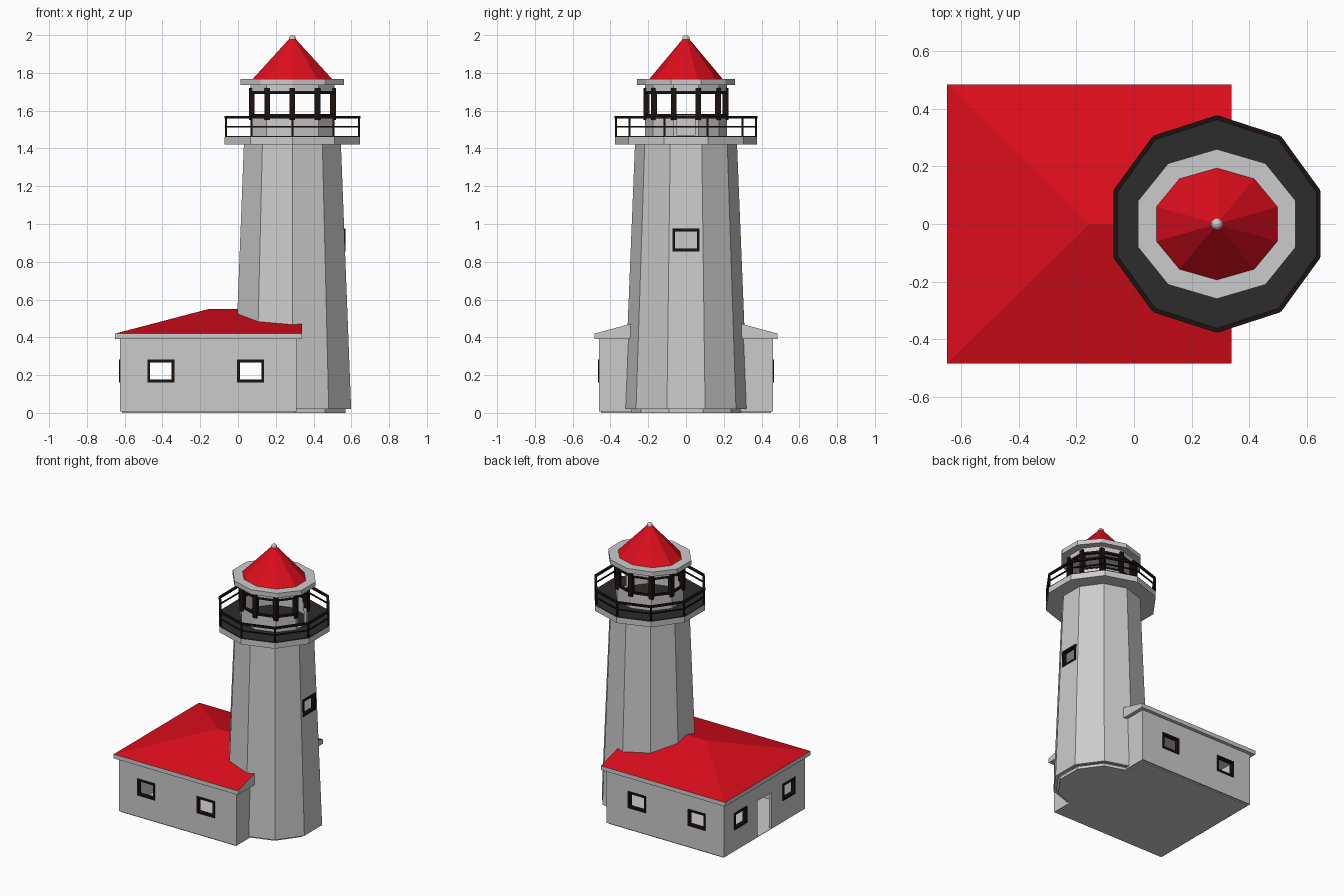
import bpy, bmesh, math
from mathutils import Vector

if "Cube" in bpy.data.objects:
    bpy.data.objects.remove(bpy.data.objects["Cube"])

CX = 0.288   # tower axis
SIDES = 10


def material(name, rgb):
    m = bpy.data.materials.new(name)
    m.diffuse_color = (*rgb, 1)
    m.use_nodes = True
    m.node_tree.nodes["Principled BSDF"].inputs["Base Color"].default_value = m.diffuse_color
    return m


RED = material("red_roof", (0.72, 0.004, 0.012))
BROWN = material("dark_frame", (0.012, 0.006, 0.004))
DECK = material("dark_deck", (0.025, 0.025, 0.025))
GREY = material("grey", (0.8, 0.8, 0.8))


def finish(name, bm, mat=None):
    bmesh.ops.recalc_face_normals(bm, faces=bm.faces)
    me = bpy.data.meshes.new(name)
    bm.to_mesh(me)
    bm.free()
    ob = bpy.data.objects.new(name, me)
    bpy.context.collection.objects.link(ob)
    if mat:
        me.materials.append(mat)
    return ob


def corner(rx, ry, z, k):
    a = math.pi / 2 + 2 * math.pi * k / SIDES
    return Vector((CX + rx * math.cos(a), ry * math.sin(a), z))


def lathe(name, rings, mat=None):
    """Capped ten-sided solid from (rx, ry, z) rings."""
    bm = bmesh.new()
    loops = [[bm.verts.new(corner(*r, k)) for k in range(SIDES)] for r in rings]
    for a, b in zip(loops, loops[1:]):
        for k in range(SIDES):
            j = (k + 1) % SIDES
            bm.faces.new((a[k], a[j], b[j], b[k]))
    bm.faces.new(loops[0])
    bm.faces.new(loops[-1])
    return finish(name, bm, mat)


def add_box(bm, lo, hi):
    vs = bmesh.ops.create_cube(bm, size=1)["verts"]
    lo, hi = Vector(lo), Vector(hi)
    for v in vs:
        v.co = (lo + hi) / 2 + v.co * (hi - lo)


def box(name, lo, hi, mat=None):
    bm = bmesh.new()
    add_box(bm, lo, hi)
    return finish(name, bm, mat)


def add_bar(bm, p, q, w, h):
    """Box of section w x h from p to q."""
    d = q - p
    rot = d.to_track_quat('X', 'Z')
    for v in bmesh.ops.create_cube(bm, size=1)["verts"]:
        v.co = (p + q) / 2 + rot @ Vector((v.co.x * d.length, v.co.y * w, v.co.z * h))


def cut(ob, *cutters):
    for c in cutters:
        c.hide_render = True
        m = ob.modifiers.new("cut", 'BOOLEAN')
        m.operation, m.solver, m.object = 'DIFFERENCE', 'EXACT', c
        bpy.context.view_layer.objects.active = ob
        bpy.ops.object.modifier_apply(modifier=m.name)


def window(name, wall, c, axis, side):
    """Square opening with a frame; c = centre on the outer wall face."""
    c, n = Vector(c), Vector((axis == 'x', axis == 'y', 0)) * side
    t = Vector((axis == 'y', axis == 'x', 0))
    up, w, h, b = Vector((0, 0, 1)), 0.071, 0.06, 0.014

    def span(u0, u1, v0, v1, d0, d1):
        p, q = c + t * u0 + up * v0 + n * d0, c + t * u1 + up * v1 + n * d1
        return [min(i) for i in zip(p, q)], [max(i) for i in zip(p, q)]
    hole = box("cutter", *span(-w + .005, w - .005, -h + .005, h - .005, -.05, .05))
    cut(wall, hole)
    bpy.data.objects.remove(hole)
    bm = bmesh.new()
    for s in (-1, 1):
        add_box(bm, *span(s * w, s * (w - b), -h, h, -.022, .006))
        add_box(bm, *span(-w + b, w - b, s * h, s * (h - b), -.022, .006))
    finish(name, bm, BROWN)


# Tower shell, open towards the house
tower_rings = [(0.327, 0.327, 0.02), (0.27, 0.27, 1.425)]
tower = lathe("tower", tower_rings)
tower_solid = lathe("tower_cutter", tower_rings)
tower_core = lathe("core_cutter", [(0.306, 0.306, 0.0), (0.249, 0.249, 1.45)])
room = box("room_cutter", (-0.605, -0.44, -0.1), (0.29, 0.44, 0.5))
room_low = box("passage_cutter", (-0.7, -0.44, -0.1), (0.29, 0.44, 0.385))
cut(tower, tower_core, room_low)
lathe("tower_plinth", [(0.295, 0.295, 0.0), (0.295, 0.295, 0.021)])
window("tower_window", tower, (CX + 0.276, 0, 0.915), 'x', 1)

# House walls with door opening and windows
house = box("house_walls", (-0.625, -0.46, 0.008), (0.31, 0.46, 0.395))
door = box("door_cutter", (-0.7, -0.08, 0.012), (-0.55, 0.08, 0.27))
cut(house, room, tower_solid, door)
box("house_floor", (-0.615, -0.45, 0.0), (0.3, 0.45, 0.012))
for side in (-1, 1):
    tag = "front" if side < 0 else "back"
    for i, x in enumerate((-0.408, 0.067)):
        window(f"{tag}_window_{i}", house, (x, side * 0.46, 0.222), 'y', side)
    window(f"left_window_{tag}", house, (-0.625, side * 0.275, 0.222), 'x', -1)

# Hip roof with eaves, gable end at the tower
bm = bmesh.new()
x0, x1, y, zr = -0.65, 0.338, 0.485, 0.55
low, top = ([bm.verts.new(p) for p in ((x0, -y, z), (x1, -y, z), (x1, y, z), (x0, y, z))]
            for z in (0.39, 0.42))
ra, rb = bm.verts.new((-0.155, 0, zr)), bm.verts.new((x1, 0, zr))
bm.faces.new(low)
for i in (0, 2, 3):
    j = (i + 1) % 4
    bm.faces.new((low[i], low[j], top[j], top[i]))
bm.faces.new((low[1], low[2], top[2], rb, top[1]))
for f in ((top[0], top[1], rb, ra), (top[2], top[3], ra, rb), (top[3], top[0], ra)):
    bm.faces.new(f).material_index = 1
roof = finish("house_roof", bm, GREY)
roof.data.materials.append(RED)
cut(roof, tower_solid)

# Gallery platform
lathe("gallery_slab", [(0.377, 0.377, 1.42), (0.377, 0.377, 1.46)])
lathe("gallery_deck", [(0.376, 0.376, 1.459), (0.376, 0.376, 1.466)], DECK)

# Gallery railing
bm = bmesh.new()
R = 0.37
for k in range(SIDES):
    add_bar(bm, corner(R, R, 1.46, k), corner(R, R, 1.57, k), 0.01, 0.01)
    add_bar(bm, corner(R, R, 1.565, k), corner(R, R, 1.565, k + 1), 0.016, 0.013)
    add_bar(bm, corner(R, R, 1.515, k), corner(R, R, 1.515, k + 1), 0.008, 0.008)
finish("gallery_railing", bm, BROWN)

# Lantern room: low wall with doorway, glazing frames, header
lrx, lry = 0.234, 0.217
lantern = lathe("lantern_wall", [(lrx, lry, 1.46), (lrx, lry, 1.575)])
lantern_core = lathe("lantern_cutter", [(lrx - .02, lry - .02, 1.4), (lrx - .02, lry - .02, 1.7)])
lantern_door = box("lantern_door_cutter", (CX + 0.1, -0.048, 1.468), (CX + 0.3, 0.048, 1.6))
cut(lantern, lantern_core, lantern_door)
bm = bmesh.new()
fx, fy = lrx - 0.008, lry - 0.008
for k in range(SIDES):
    add_bar(bm, corner(fx, fy, 1.55, k), corner(fx, fy, 1.72, k), 0.03, 0.03)
    add_bar(bm, corner(fx, fy, 1.695, k), corner(fx, fy, 1.695, k + 1), 0.018, 0.016)
    if k != 7:  # doorway side stays open
        add_bar(bm, corner(fx, fy, 1.575, k), corner(fx, fy, 1.575, k + 1), 0.018, 0.014)
finish("lantern_frames", bm, BROWN)
lathe("lantern_header", [(lrx, lry, 1.69), (lrx, lry, 1.737)])

# Lantern roof: grey brim, red cone, finial
lathe("lantern_brim", [(0.288, 0.26, 1.735), (0.288, 0.26, 1.768)])
lathe("lantern_cone", [(0.222, 0.195, 1.767), (0.008, 0.008, 1.99)], RED)
bm = bmesh.new()
bmesh.ops.create_uvsphere(bm, u_segments=10, v_segments=6, radius=0.02)
bmesh.ops.translate(bm, verts=bm.verts, vec=(CX, 0, 1.98))
finish("finial", bm)

# Remove the cutting helpers
for ob in [o for o in bpy.data.objects if "cutter" in o.name]:
    bpy.data.objects.remove(ob)
